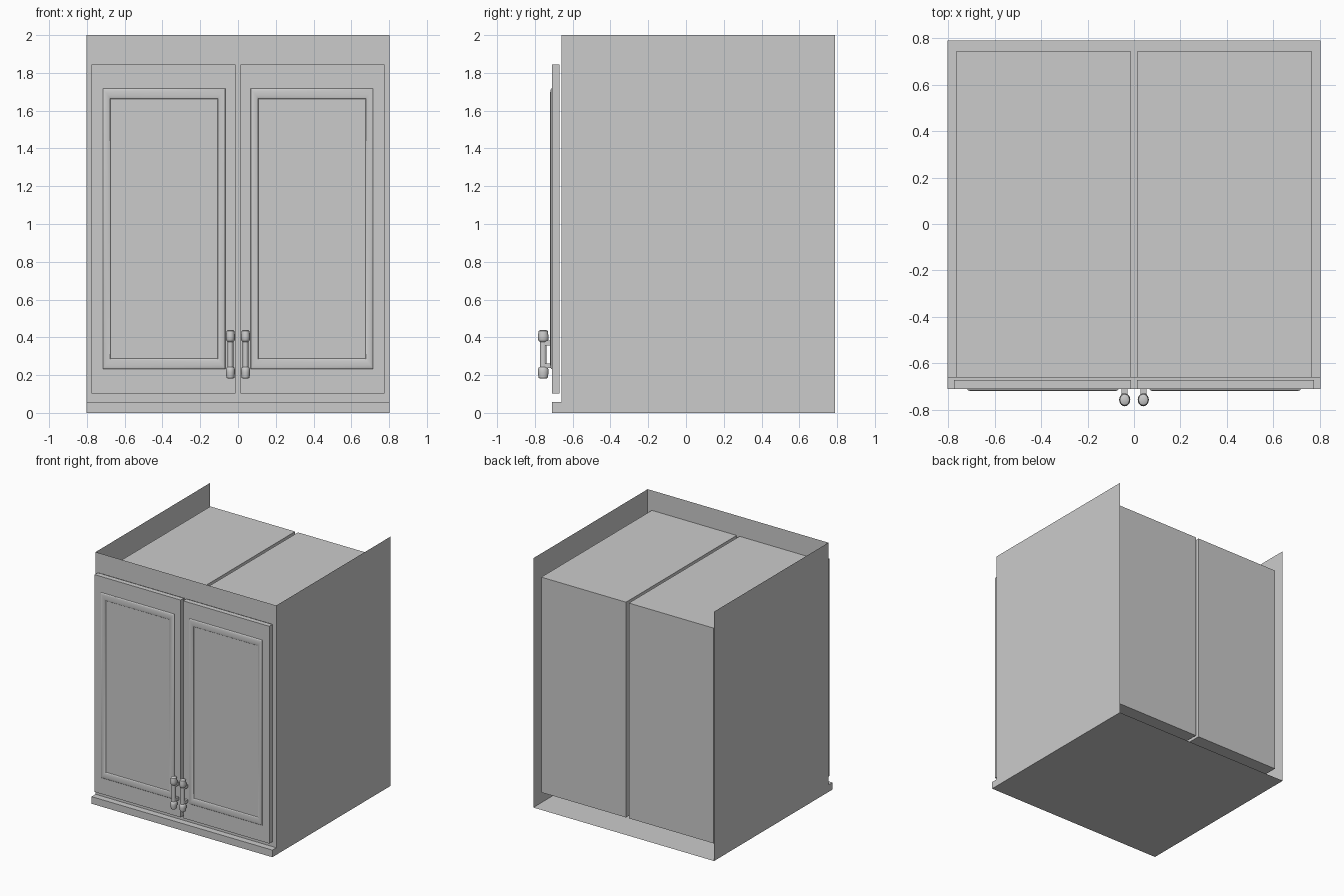
import bpy, bmesh, math

if "Cube" in bpy.data.objects:
    bpy.data.objects.remove(bpy.data.objects["Cube"])

FRONT, BACK, W, H = -0.66, 0.79, 0.802, 2.0
DOOR_FRONT = -0.71


def make(name, verts, faces, smooth=False):
    mesh = bpy.data.meshes.new(name)
    mesh.from_pydata(verts, [], faces)
    bm = bmesh.new()
    bm.from_mesh(mesh)
    bmesh.ops.remove_doubles(bm, verts=bm.verts, dist=1e-5)
    bmesh.ops.recalc_face_normals(bm, faces=bm.faces)
    bm.to_mesh(mesh)
    bm.free()
    ob = bpy.data.objects.new(name, mesh)
    bpy.context.collection.objects.link(ob)
    if smooth:
        bpy.ops.object.select_all(action='DESELECT')
        ob.select_set(True)
        bpy.context.view_layer.objects.active = ob
        bpy.ops.object.shade_smooth_by_angle(angle=math.radians(40))
    return ob


def box(name, x0, x1, y0, y1, z0, z1, open_front=False):
    v = [(x, y, z) for x in (x0, x1) for y in (y0, y1) for z in (z0, z1)]
    f = [(0, 1, 3, 2), (4, 6, 7, 5), (2, 3, 7, 6), (0, 2, 6, 4), (1, 5, 7, 3)]
    if not open_front:
        f.append((0, 4, 5, 1))
    return make(name, v, f)


def lathe(name, profile, cx, cy, sx, sy, n=20):
    verts = [(cx + sx * r * math.cos(2 * math.pi * i / n),
              cy + sy * r * math.sin(2 * math.pi * i / n), z)
             for r, z in profile for i in range(n)]
    faces = [(k * n + i, k * n + (i + 1) % n, (k + 1) * n + (i + 1) % n, (k + 1) * n + i)
             for k in range(len(profile) - 1) for i in range(n)]
    last = (len(profile) - 1) * n
    faces += [tuple(range(n)), tuple(range(last, last + n))]
    return make(name, verts, faces, True)


# Thin outer sheets: sides and bottom
for side, x in (("left", -W), ("right", W)):
    make(side + "_side_panel", [(x, FRONT, 0), (x, BACK, 0), (x, BACK, H), (x, FRONT, H)],
         [(0, 1, 2, 3)])
make("bottom_panel", [(-W, FRONT, 0), (W, FRONT, 0), (W, BACK, 0), (-W, BACK, 0)], [(0, 1, 2, 3)])

# Face frame with two door openings
xs, zs = (-W, -0.765, -0.013, 0.013, 0.765, W), (0, 0.113, 1.84, H)
verts = [(x, FRONT, z) for z in zs for x in xs]
make("face_frame", verts, [(r * 6 + c, r * 6 + c + 1, r * 6 + c + 7, r * 6 + c + 6)
                           for r in range(3) for c in range(5) if not (r == 1 and c in (1, 3))])

# Base ledge
box("base_ledge", -W, W, DOOR_FRONT, FRONT, 0, 0.057)


def moulding(name, s):
    # Rounded rectangular bead on the door face
    n, verts = 10, []
    for k in range(n + 1):
        t = (1 - math.cos(math.pi * k / n)) / 2
        y = DOOR_FRONT - 0.009 * math.sin(math.pi * k / n) ** 0.8 if 0 < k < n else DOOR_FRONT
        a, b = 0.067 + 0.041 * t, 0.716 - 0.041 * t
        c, d = 0.232 + 0.055 * t, 1.718 - 0.055 * t
        verts += [(s * a, y, c), (s * b, y, c), (s * b, y, d), (s * a, y, d)]
    faces = [(k * 4 + i, k * 4 + (i + 1) % 4, k * 4 + 4 + (i + 1) % 4, k * 4 + 4 + i)
             for k in range(n) for i in range(4)]
    make(name, verts, faces, True)


# Handle outline: barrel caps joined by a slimmer grip
half = [(0.62, 0.128), (0.85, 0.124), (0.92, 0.115), (1.0, 0.095),
        (0.98, 0.078), (0.85, 0.071), (0.62, 0.066)]
profile = [(r, 0.31 - h) for r, h in half] + [(r, 0.31 + h) for r, h in reversed(half)]

for side, s in (("left", -1), ("right", 1)):
    # Hollow compartment behind each door
    box(side + "_compartment", s * 0.013, s * 0.765, FRONT, 0.742, 0.113, 1.84, True)
    # Door slab, set slightly ahead of the frame
    box(side + "_door", s * 0.012, s * 0.775, DOOR_FRONT, -0.67, 0.102, 1.845)
    moulding(side + "_door_moulding", s)
    # Handle and its two posts
    lathe(side + "_handle", profile, s * 0.04, -0.756, 0.024, 0.028)
    for pos, z in (("lower", 0.25), ("upper", 0.37)):
        box(f"{side}_handle_{pos}_post", s * 0.027, s * 0.053, -0.752, DOOR_FRONT,
            z - 0.012, z + 0.012)
